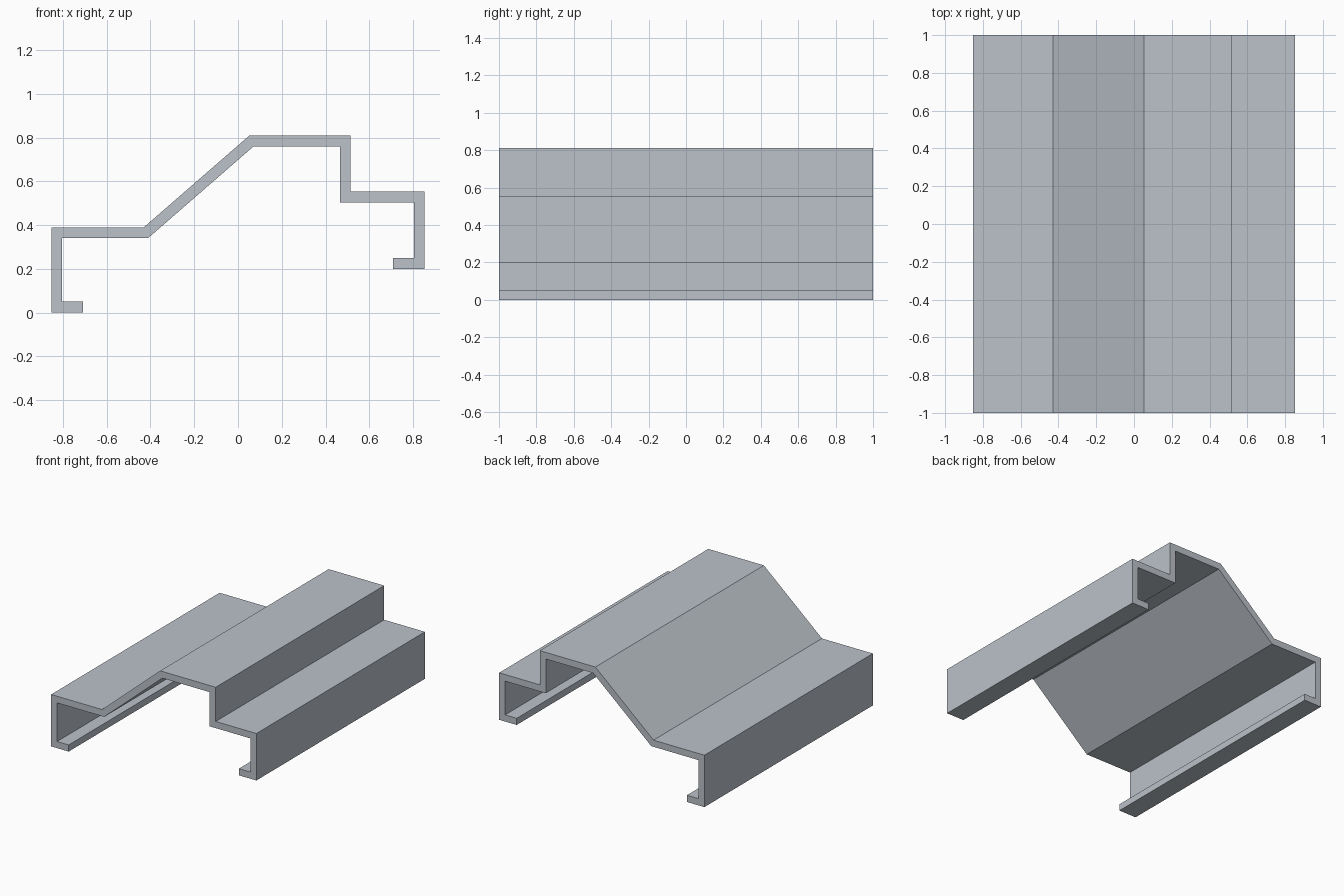
import bpy
import bmesh
from mathutils import Vector

if "Cube" in bpy.data.objects:
    bpy.data.objects.remove(bpy.data.objects["Cube"])

THICKNESS = 0.05
LENGTH = 2.0

# Outer line of the bent sheet in the XZ plane, from left lip to right lip
OUTER = [Vector(p) for p in (
    (-0.707, 0.0), (-0.853, 0.0), (-0.853, 0.39), (-0.43, 0.39),
    (0.053, 0.81), (0.515, 0.81), (0.515, 0.553), (0.853, 0.553),
    (0.853, 0.2), (0.707, 0.2))]


def offset_path(points, distance):
    """Mitred offset of an open path, towards its right-hand side."""
    normals = []
    for a, b in zip(points, points[1:]):
        d = (b - a).normalized()
        normals.append(Vector((d.y, -d.x)))
    result = []
    for i, p in enumerate(points):
        n1 = normals[max(i - 1, 0)]
        n2 = normals[min(i, len(normals) - 1)]
        result.append(p + (n1 + n2) * distance / (1 + n1.dot(n2)))
    return result


# Bent sheet profile, extruded along y
inner = offset_path(OUTER, THICKNESS)
bm = bmesh.new()
profile = OUTER + inner[::-1]
front = bm.faces.new([bm.verts.new((p.x, -LENGTH / 2, p.y)) for p in profile])
extruded = bmesh.ops.extrude_face_region(bm, geom=[front], use_keep_orig=True)
back_verts = [g for g in extruded["geom"] if isinstance(g, bmesh.types.BMVert)]
bmesh.ops.translate(bm, verts=back_verts, vec=(0, LENGTH, 0))
bmesh.ops.recalc_face_normals(bm, faces=bm.faces)

mesh = bpy.data.meshes.new("bent_sheet_profile")
bm.to_mesh(mesh)
bm.free()

# Plain steel colour
steel = bpy.data.materials.new("light steel grey")
steel.diffuse_color = (0.50, 0.54, 0.59, 1.0)
steel.use_nodes = True
steel.node_tree.nodes["Principled BSDF"].inputs["Base Color"].default_value = steel.diffuse_color
mesh.materials.append(steel)

sheet = bpy.data.objects.new("bent_sheet_profile", mesh)
bpy.context.collection.objects.link(sheet)
